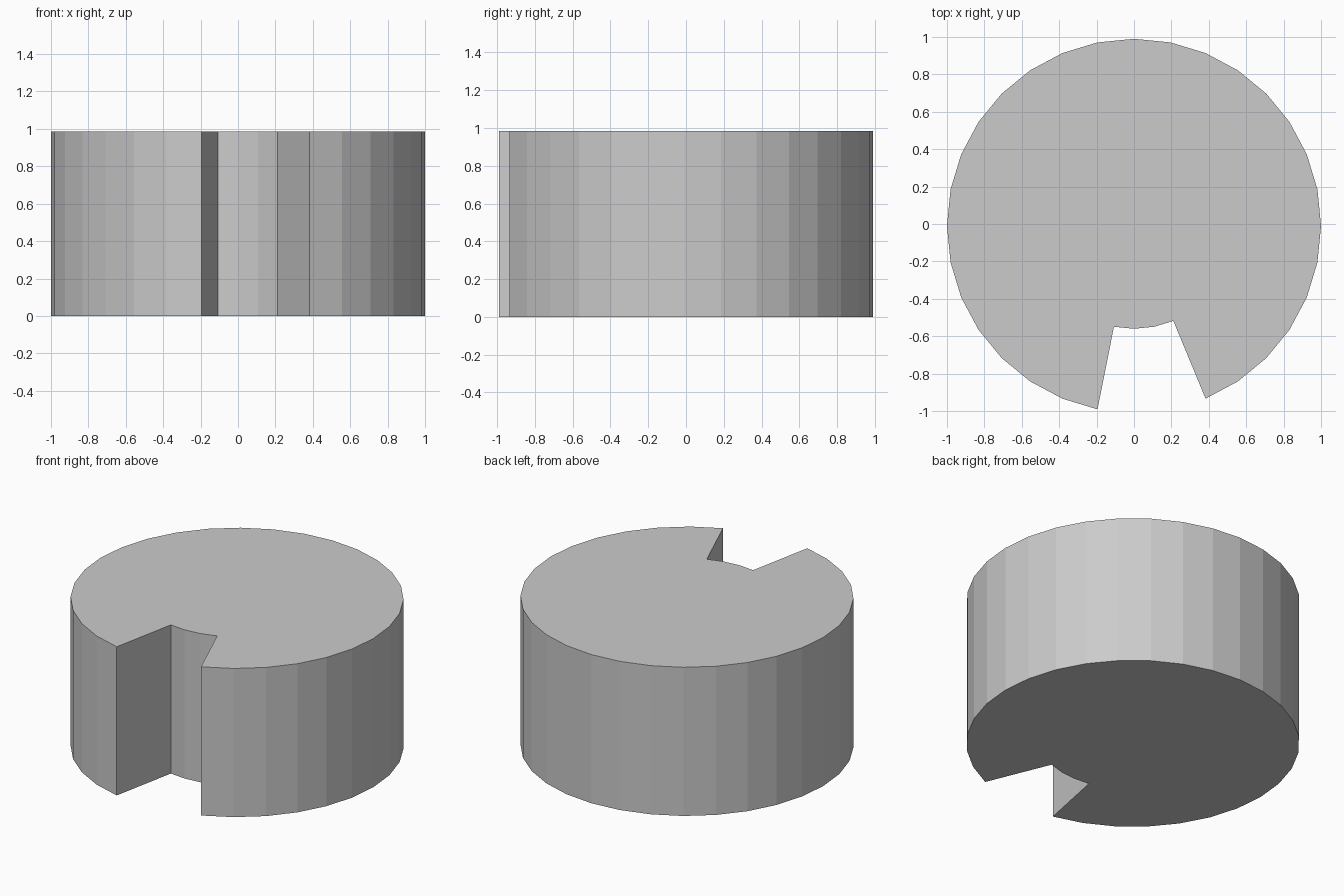
import bpy, bmesh, math

if "Cube" in bpy.data.objects:
    bpy.data.objects.remove(bpy.data.objects["Cube"])

SIDES = 32
HEIGHT = 0.985
CENTRE_Y = -0.01
OUTER, INNER = 1.0, 0.55


def ring_point(step, radius):
    # step 0 points to the front (-y), counting anticlockwise
    a = -math.pi / 2 + step * 2 * math.pi / SIDES
    return (radius * math.cos(a), CENTRE_Y + radius * math.sin(a), 0)


# Disc outline: outer rim, then the notch floor between steps -1 and 2
outline = [ring_point(i, OUTER) for i in range(2, SIDES)]
outline += [ring_point(i, INNER) for i in (-1, 0, 1, 2)]

# Extrude the outline into a solid
bm = bmesh.new()
base = bm.faces.new([bm.verts.new(p) for p in outline])
top = bmesh.ops.extrude_face_region(bm, geom=[base], use_keep_orig=True)
verts = [g for g in top["geom"] if isinstance(g, bmesh.types.BMVert)]
bmesh.ops.translate(bm, verts=verts, vec=(0, 0, HEIGHT))
bmesh.ops.recalc_face_normals(bm, faces=bm.faces)

mesh = bpy.data.meshes.new("notched_disc")
bm.to_mesh(mesh)
bm.free()
disc = bpy.data.objects.new("notched_disc", mesh)
bpy.context.collection.objects.link(disc)
